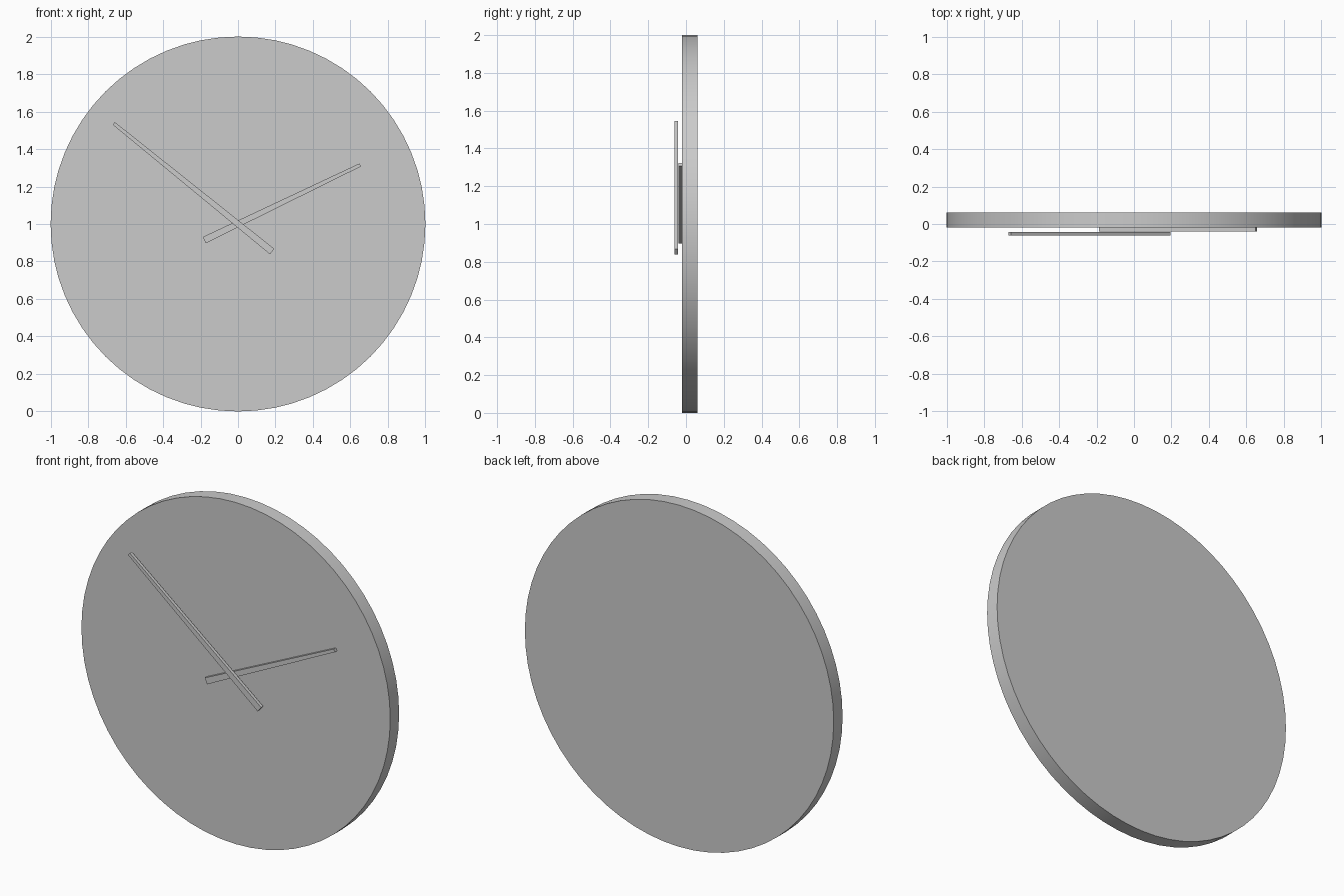
import bpy, bmesh, math
from mathutils import Vector

cube = bpy.data.objects.get("Cube")
if cube:
    bpy.data.objects.remove(cube, do_unlink=True)

# One plain grey for the whole clock
grey = bpy.data.materials.new("plain grey")
grey.use_nodes = True
GREY = (0.6, 0.6, 0.6, 1)
grey.diffuse_color = GREY
grey.node_tree.nodes["Principled BSDF"].inputs["Base Color"].default_value = GREY


def prism(name, outline, front, back):
    """Extrude an (x, z) outline along y from front to back."""
    bm = bmesh.new()
    face = bm.faces.new([bm.verts.new((x, front, z)) for x, z in outline])
    ext = bmesh.ops.extrude_face_region(bm, geom=[face], use_keep_orig=True)
    verts = [v for v in ext["geom"] if isinstance(v, bmesh.types.BMVert)]
    bmesh.ops.translate(bm, vec=(0, back - front, 0), verts=verts)
    bmesh.ops.recalc_face_normals(bm, faces=bm.faces)
    mesh = bpy.data.meshes.new(name)
    bm.to_mesh(mesh)
    bm.free()
    mesh.materials.append(grey)
    obj = bpy.data.objects.new(name, mesh)
    bpy.context.collection.objects.link(obj)
    return obj


def hand(name, tail, tip, front, back, tail_width=0.037, tip_width=0.018):
    """Straight bar that tapers from tail to tip."""
    tail, tip = Vector(tail), Vector(tip)
    side = (tip - tail).normalized().orthogonal() / 2
    outline = [tail - side * tail_width, tip - side * tip_width,
               tip + side * tip_width, tail + side * tail_width]
    return prism(name, outline, front, back)


# Round face plate, smooth rim with sharp edges
SIDES = 64
circle = [(math.sin(2 * math.pi * i / SIDES), 1 + math.cos(2 * math.pi * i / SIDES))
          for i in range(SIDES)]
plate = prism("clock_face", circle, -0.02, 0.062)
bpy.context.view_layer.objects.active = plate
plate.select_set(True)
bpy.ops.object.shade_smooth_by_angle(angle=math.radians(30))

# Hands, stacked in front of the plate
hand("hour_hand", (-0.18, 0.914), (0.652, 1.315), -0.04, -0.02)
hand("minute_hand", (0.182, 0.853), (-0.663, 1.537), -0.062, -0.043)
